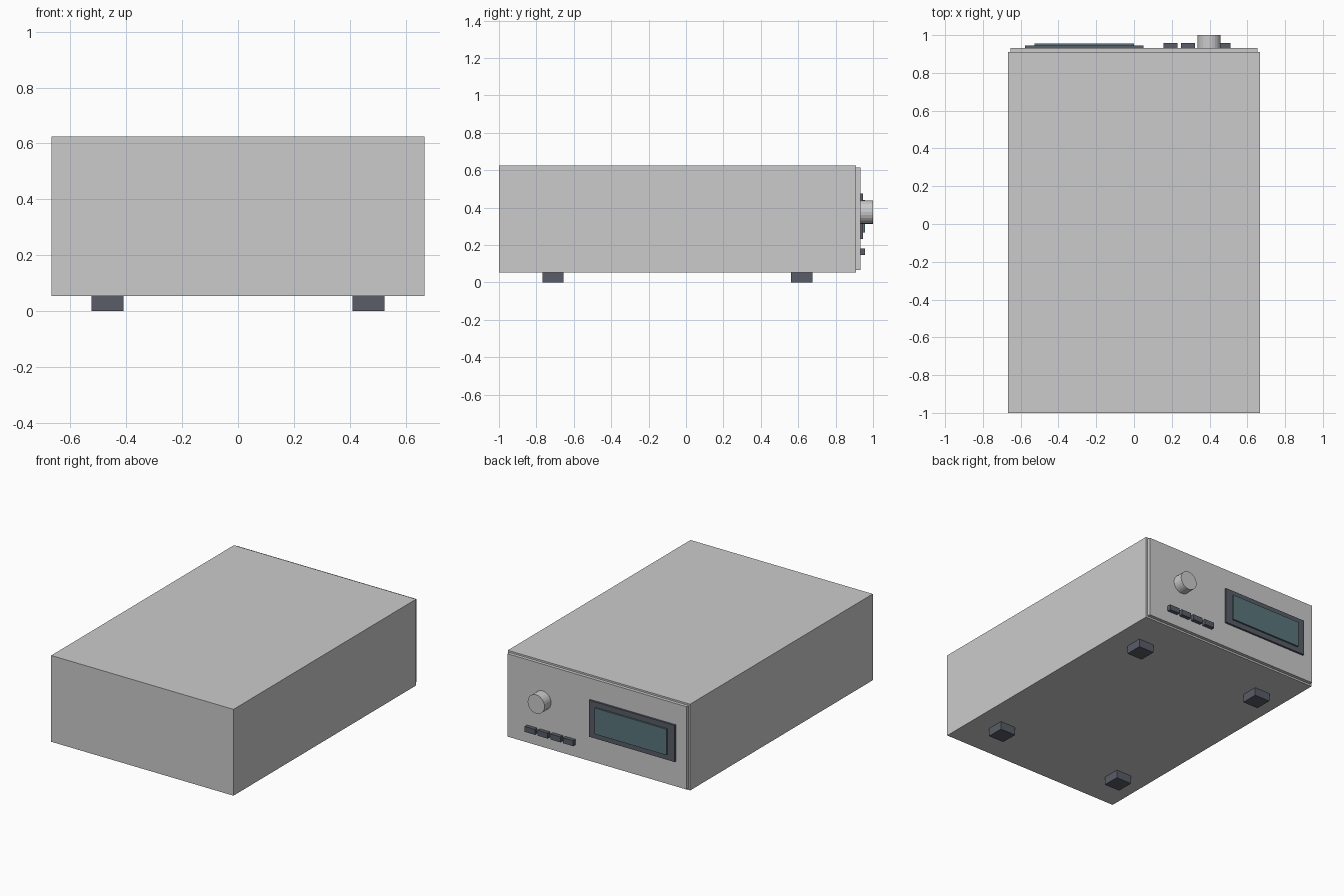
import bpy
import bmesh
from math import radians
from mathutils import Matrix

if "Cube" in bpy.data.objects:
    bpy.data.objects.remove(bpy.data.objects["Cube"])


def material(name, rgb):
    m = bpy.data.materials.new(name)
    m.diffuse_color = (*rgb, 1)
    m.use_nodes = True
    m.node_tree.nodes["Principled BSDF"].inputs["Base Color"].default_value = m.diffuse_color
    return m


DARK = material("dark_plastic", (0.10, 0.11, 0.14))
GLASS = material("display_glass", (0.10, 0.18, 0.20))


def finish(name, bm, mat=None):
    mesh = bpy.data.meshes.new(name)
    bm.to_mesh(mesh)
    bm.free()
    obj = bpy.data.objects.new(name, mesh)
    bpy.context.collection.objects.link(obj)
    if mat:
        mesh.materials.append(mat)
    return obj


def box(name, x, y, z, mat=None):
    """Box from (min, max) ranges on each axis."""
    bm = bmesh.new()
    size = [b - a for a, b in (x, y, z)]
    mid = [(a + b) / 2 for a, b in (x, y, z)]
    bmesh.ops.create_cube(bm, size=1, matrix=Matrix.Translation(mid) @ Matrix.Diagonal((*size, 1)))
    return finish(name, bm, mat)


# Case and control panel
box("case", (-0.667, 0.667), (-1.0, 0.91), (0.054, 0.625))
box("control_panel", (-0.655, 0.655), (0.91, 0.932), (0.066, 0.614))

# Display
box("display_bezel", (-0.578, 0.05), (0.932, 0.945), (0.232, 0.474), DARK)
box("display_screen", (-0.526, 0.0), (0.945, 0.956), (0.267, 0.439), GLASS)

# Row of buttons
for i in range(4):
    cx = 0.193 + i * 0.0935
    box(f"button_{i + 1}", (cx - 0.037, cx + 0.037), (0.932, 0.957), (0.145, 0.181), DARK)

# Rotary knob
bm = bmesh.new()
bmesh.ops.create_cone(bm, cap_ends=True, segments=24, radius1=0.062, radius2=0.062, depth=0.068,
                      matrix=Matrix.Translation((0.397, 0.966, 0.375)) @ Matrix.Rotation(radians(90), 4, 'X'))
finish("knob", bm)

# Feet
for side, cx in (("left", -0.467), ("right", 0.467)):
    for end, cy in (("front", -0.711), ("back", 0.619)):
        box(f"foot_{end}_{side}", (cx - 0.057, cx + 0.057), (cy - 0.057, cy + 0.057), (0, 0.054), DARK)
